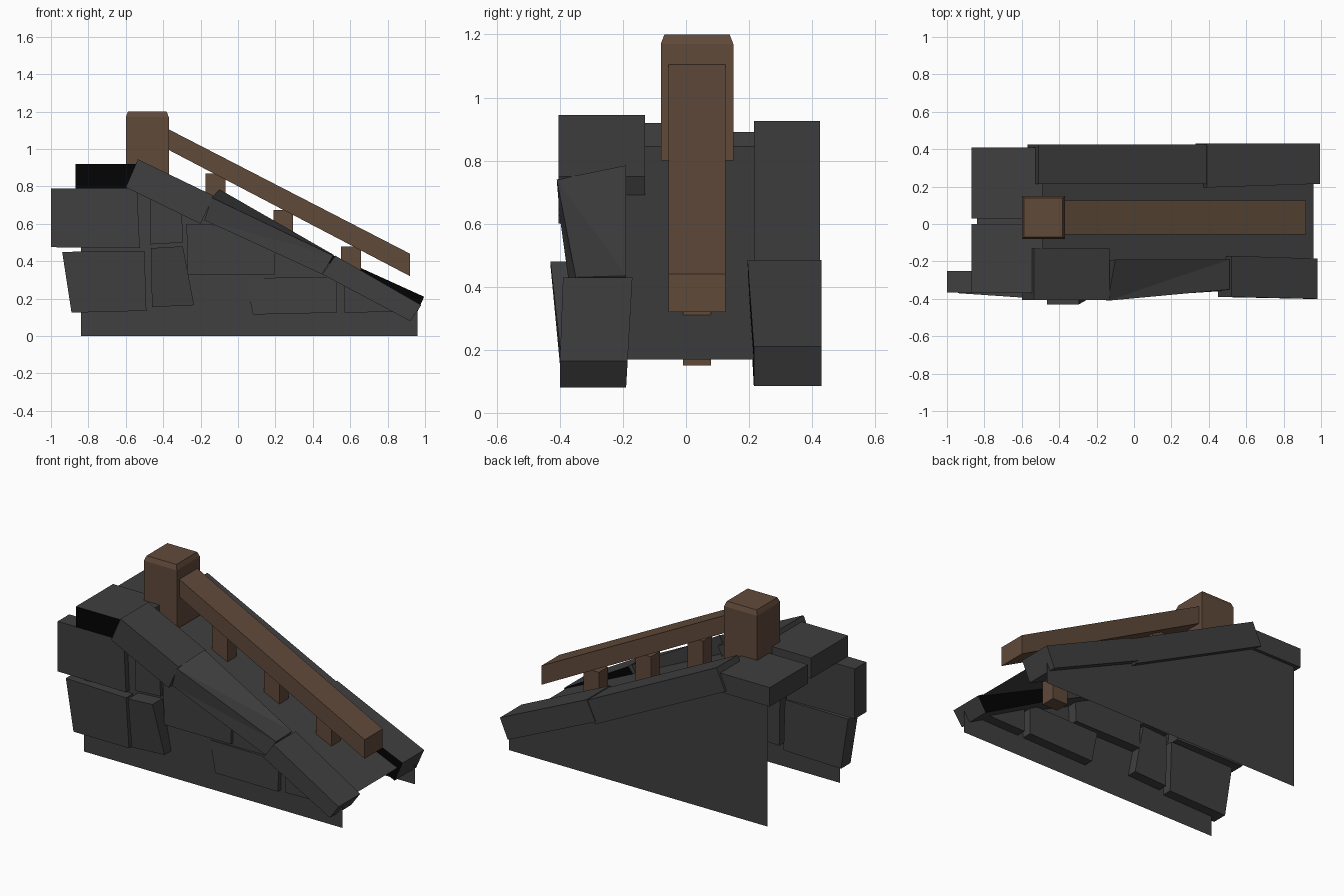
import bpy
import bmesh

default_cube = bpy.data.objects.get("Cube")
if default_cube:
    bpy.data.objects.remove(default_cube)


def make_material(name, colour):
    material = bpy.data.materials.new(name)
    material.use_nodes = True
    material.diffuse_color = (*colour, 1)
    shader = material.node_tree.nodes["Principled BSDF"]
    shader.inputs["Base Color"].default_value = (*colour, 1)
    shader.inputs["Roughness"].default_value = 0.9
    return material


STONE = make_material("dark grey stone", (0.05, 0.05, 0.05))
WOOD = make_material("brown wood", (0.117, 0.068, 0.042))
BLACK = make_material("black gap", (0.001, 0.001, 0.001))


def finish(name, bm, material, dark_side=0):
    """Turn a bmesh into an object; dark_side (-1 or +1) blackens that y side."""
    bmesh.ops.recalc_face_normals(bm, faces=bm.faces)
    mesh = bpy.data.meshes.new(name)
    mesh.materials.append(material)
    if dark_side:
        mesh.materials.append(BLACK)
        for face in bm.faces:
            face.material_index = int(face.normal.y * dark_side > 0.7)
    bm.to_mesh(mesh)
    bm.free()
    obj = bpy.data.objects.new(name, mesh)
    bpy.context.scene.collection.objects.link(obj)
    return obj


def prism(name, profile, front, back, material=STONE, dark_side=0):
    """Extrude an xz profile between two y values, or per-corner y lists."""
    count = len(profile)
    fronts = front if isinstance(front, tuple) else (front,) * count
    backs = back if isinstance(back, tuple) else (back,) * count
    bm = bmesh.new()
    near = [bm.verts.new((x, y, z)) for (x, z), y in zip(profile, fronts)]
    far = [bm.verts.new((x, y, z)) for (x, z), y in zip(profile, backs)]
    bm.faces.new(near)
    bm.faces.new(far[::-1])
    for i in range(count):
        j = (i + 1) % count
        bm.faces.new((near[i], far[i], far[j], near[j]))
    return finish(name, bm, material, dark_side)


def box(name, left, right, front, back, bottom, top, material=STONE, dark_side=0):
    profile = [(left, top), (right, top), (right, bottom), (left, bottom)]
    return prism(name, profile, front, back, material, dark_side)


def sheet(name, corners):
    bm = bmesh.new()
    bm.faces.new([bm.verts.new(corner) for corner in corners])
    return finish(name, bm, STONE)


# Thin side walls, sloping ramp and upper deck
BACK_X, CREST_X, FOOT_X = -0.84, -0.5, 0.96
DECK_Z, FOOT_Z = 0.85, 0.17
FRONT_Y, REAR_Y = -0.33, 0.39
outline = [(BACK_X, 0), (FOOT_X, 0), (FOOT_X, FOOT_Z),
           (CREST_X, DECK_Z), (BACK_X, DECK_Z)]
for name, y in (("front_wall", FRONT_Y), ("rear_wall", REAR_Y)):
    sheet(name, [(x, y, z) for x, z in outline])
for name, (start, end) in (("ramp", outline[2:4]), ("deck", outline[3:5])):
    sheet(name, [(start[0], FRONT_Y, start[1]), (end[0], FRONT_Y, end[1]),
                 (end[0], REAR_Y, end[1]), (start[0], REAR_Y, start[1])])

# Landing slabs
box("landing_slab_front", -0.87, -0.49, -0.37, 0.0, 0.79, 0.92, dark_side=-1)
box("landing_slab_rear", -0.87, -0.49, 0.03, 0.41, 0.77, 0.89)

# Front curb stones, the middle one twisted and tapered
prism("front_curb_upper",
      [(-0.535, 0.945), (-0.13, 0.75), (-0.2, 0.6), (-0.6, 0.795)], -0.405, -0.13)
bm = bmesh.new()
ends = [[(-0.14, -0.41, 0.74), (-0.1, -0.19, 0.785),
         (-0.17, -0.2, 0.63), (-0.18, -0.4, 0.62)],
        [(0.51, -0.35, 0.43), (0.51, -0.19, 0.435),
         (0.45, -0.19, 0.33), (0.45, -0.36, 0.33)]]
upper, lower = [[bm.verts.new(corner) for corner in end] for end in ends]
bm.faces.new(upper)
bm.faces.new(lower)
for i in range(len(upper)):
    bm.faces.new((upper[i - 1], upper[i], lower[i]))
    bm.faces.new((upper[i - 1], lower[i], lower[i - 1]))
finish("front_curb_middle", bm, STONE)
prism("front_curb_lower",
      [(0.52, 0.43), (0.98, 0.165), (0.92, 0.08), (0.45, 0.33)],
      (-0.39, -0.4, -0.4, -0.39), (-0.17, -0.185, -0.19, -0.18), dark_side=1)

# Rear curb stones
prism("rear_curb_upper",
      [(-0.51, 0.925), (0.4, 0.475), (0.34, 0.34), (-0.57, 0.79)], 0.215, 0.425)
prism("rear_curb_lower",
      [(0.39, 0.485), (0.995, 0.21), (0.94, 0.085), (0.33, 0.36)],
      (0.195, 0.215, 0.215, 0.2), 0.43, dark_side=-1)

# Facing stones set into the front wall
prism("facing_stone_top",
      [(-1, 0.79), (-0.54, 0.79), (-0.525, 0.47), (-1, 0.475)], -0.365, -0.25)
prism("facing_stone_corner",
      [(-0.94, 0.45), (-0.5, 0.455), (-0.49, 0.135), (-0.89, 0.125)],
      (-0.37, -0.4, -0.385, -0.365), -0.27)
prism("facing_stone_narrow",
      [(-0.47, 0.75), (-0.3, 0.66), (-0.295, 0.5), (-0.47, 0.49)], -0.35, -0.27)
prism("facing_stone_proud",
      [(-0.465, 0.47), (-0.295, 0.48), (-0.235, 0.165), (-0.46, 0.155)],
      (-0.43, -0.43, -0.395, -0.4), -0.27)
prism("facing_stone_middle",
      [(-0.275, 0.6), (0.0, 0.59), (0.2, 0.46), (0.195, 0.33), (-0.27, 0.33)],
      -0.35, -0.27)
prism("facing_stone_low",
      [(0.04, 0.31), (0.53, 0.315), (0.53, 0.125), (0.08, 0.115)],
      (-0.335, -0.35, -0.36, -0.34), -0.27)
prism("facing_stone_foot",
      [(0.57, 0.28), (0.85, 0.13), (0.57, 0.125)], -0.345, -0.27)

# Post with a chamfered cap
post = box("post", -0.6, -0.37, -0.08, 0.15, 0.8, 1.17, WOOD)
bm = bmesh.new()
bm.from_mesh(post.data)
bm.faces.ensure_lookup_table()
top = max(bm.faces, key=lambda face: face.calc_center_median().z)
cap = bmesh.ops.extrude_discrete_faces(bm, faces=[top])["faces"][0]
centre = cap.calc_center_median()
for vert in cap.verts:
    vert.co = centre + (vert.co - centre) * 0.9
    vert.co.z += 0.03
bm.to_mesh(post.data)
bm.free()

# Handrail and balusters
prism("handrail",
      [(-0.38, 1.11), (0.92, 0.44), (0.92, 0.32), (-0.38, 1.0)], -0.055, 0.125, WOOD)
for i in range(3):
    x, z = -0.12 + 0.362 * i, 0.87 - 0.195 * i
    box(f"baluster_{i + 1}", x - 0.053, x + 0.053, -0.01, 0.08, z - 0.33, z, WOOD)
